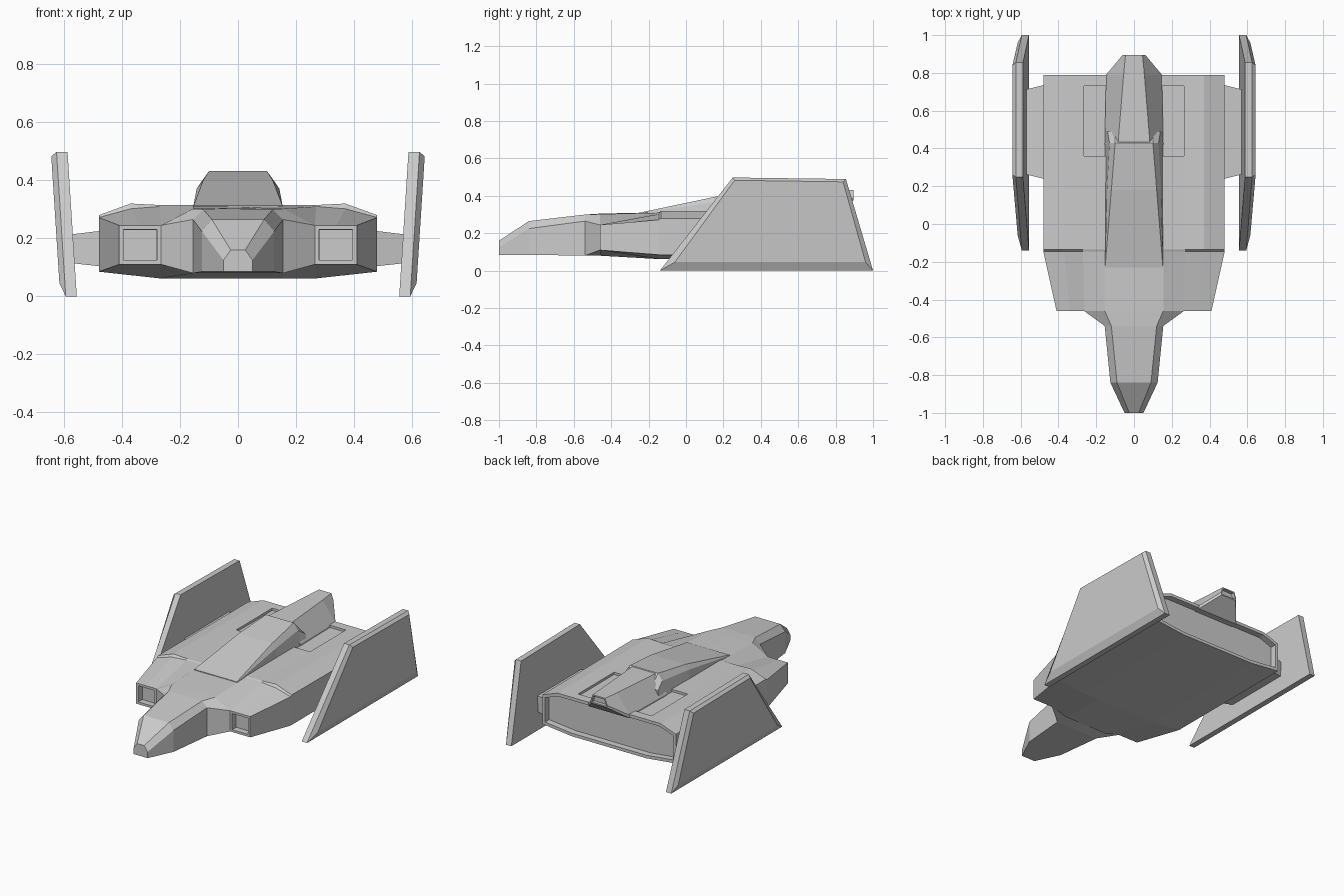
import bpy, bmesh

if "Cube" in bpy.data.objects:
    bpy.data.objects.remove(bpy.data.objects["Cube"])


def finish(name, bm):
    bmesh.ops.recalc_face_normals(bm, faces=bm.faces)
    me = bpy.data.meshes.new(name)
    bm.to_mesh(me)
    bm.free()
    ob = bpy.data.objects.new(name, me)
    bpy.context.collection.objects.link(ob)
    return ob


def skin(rings, caps=True):
    """Bridge equal-length rings of 3D points into a bmesh."""
    bm = bmesh.new()
    vs = [[bm.verts.new(p) for p in r] for r in rings]
    n = len(vs[0])
    for a, b in zip(vs, vs[1:]):
        for i in range(n):
            j = (i + 1) % n
            bm.faces.new((a[i], a[j], b[j], b[i]))
    if caps:
        bm.faces.new(vs[0])
        bm.faces.new(vs[-1])
    return bm, vs


def ring(y, half):
    """Mirror a half section (top centre to bottom centre) across x = 0."""
    pts = half + [(-x, z) for x, z in half[-2:0:-1]]
    return [(x, y, z) for x, z in pts]


def recess(bm, face, rim, depth):
    bmesh.ops.inset_individual(bm, faces=[face], thickness=rim, use_even_offset=True)
    bmesh.ops.inset_individual(bm, faces=[face], thickness=0.001, depth=-depth)


def box(name, x0, x1, y0, y1, z0, z1):
    r = lambda z: [(x0, y0, z), (x1, y0, z), (x1, y1, z), (x0, y1, z)]
    return finish(name, skin([r(z0), r(z1)])[0])


# Main hull, with square intakes in front and a recessed rear panel
low = [(.48, .085), (.27, .062), (.155, .062), (0, .062)]
front = [(0, .305), (.155, .302), (.265, .245), (.34, .245), (.41, .245),
         (.41, .11), (.265, .11), (.155, .08), (0, .08)]
step = [(0, .312), (.155, .312), (.27, .31), (.37, .302), (.48, .272)] + low
deck = [(0, .315), (.155, .315), (.27, .315), (.37, .32), (.48, .28)] + low
rear = [(0, .315), (.155, .315), (.27, .315), (.37, .315), (.48, .275)] + low
bm, vs = skin([ring(-.46, front), ring(-.145, step), ring(-.135, deck),
               ring(.79, rear)], caps=False)
f = vs[0]
bm.faces.new([f[i] for i in (0, 1, 2, 6, 7, 8, 9, 10, 14, 15)])
intakes = [bm.faces.new([f[i] for i in ids])
           for ids in ((2, 3, 4, 5, 6), (10, 11, 12, 13, 14))]
back = bm.faces.new(vs[-1])
bmesh.ops.recalc_face_normals(bm, faces=bm.faces)
for face in intakes:
    recess(bm, face, .015, .04)
recess(bm, back, .02, .04)
hull = finish("hull", bm)

# Shallow deck recesses either side of the spine
for s, side in ((1, "right"), (-1, "left")):
    a, b = sorted((s * .10, s * .265))
    cut = box("deck_cutter_" + side, a, b, .36, .73, .30, .36)
    cut.hide_render = True
    cut.hide_viewport = True
    mod = hull.modifiers.new("deck_recess", 'BOOLEAN')
    mod.operation = 'DIFFERENCE'
    mod.object = cut

# Tapered nose flaring into the intakes
finish("nose", skin([
    ring(-1.0, [(0, .16), (.025, .16), (.05, .125), (.05, .085), (0, .085)]),
    ring(-.84, [(0, .265), (.09, .265), (.125, .225), (.125, .085), (0, .085)]),
    ring(-.54, [(0, .30), (.12, .30), (.155, .265), (.155, .08), (0, .08)]),
    ring(-.46, [(0, .305), (.155, .302), (.265, .245), (.265, .11), (0, .08)]),
])[0])

# Rising front spine
finish("spine_front", skin([
    ring(-.23, [(0, .314), (.153, .314), (.154, .311), (.155, .29), (0, .29)]),
    ring(.18, [(0, .40), (.12, .40), (.143, .37), (.155, .29), (0, .29)]),
    ring(.43, [(0, .432), (.10, .432), (.13, .39), (.155, .29), (0, .29)]),
    ring(.49, [(0, .37), (.10, .37), (.14, .35), (.155, .29), (0, .29)]),
])[0])

# Rear spine overhanging the stern, with a recessed end
bm, vs = skin([
    ring(.42, [(0, .428), (.085, .428), (.155, .31), (.155, .29), (0, .29)]),
    ring(.79, [(0, .43), (.055, .43), (.148, .31), (.148, .29), (0, .29)]),
    ring(.895, [(0, .432), (.045, .432), (.06, .39), (.055, .375), (0, .375)]),
])
bmesh.ops.recalc_face_normals(bm, faces=bm.faces)
bm.faces.ensure_lookup_table()
recess(bm, bm.faces[-1], .008, .02)
finish("spine_rear", bm)

# Side fins and the pylons holding them
outline = [(-.14, 0), (1.0, 0), (.855, .49), (.25, .498)]
inset = [(-.06, .045), (.96, .045), (.84, .475), (.26, .483)]
for s, side in ((1, "right"), (-1, "left")):
    fin = [[(s * (.556 + off + .064 * z), y, z) for y, z in pts]
           for off, pts in ((0, outline), (.038, outline), (.057, inset))]
    finish("fin_" + side, skin(fin)[0])
    pylon = [[(s * x, y0, z0), (s * x, y1, z0), (s * x, y1, z1), (s * x, y0, z1)]
             for x, y0, y1, z0, z1 in ((.44, .23, .745, .10, .23),
                                       (.58, .265, .71, .115, .213))]
    finish("pylon_" + side, skin(pylon)[0])
